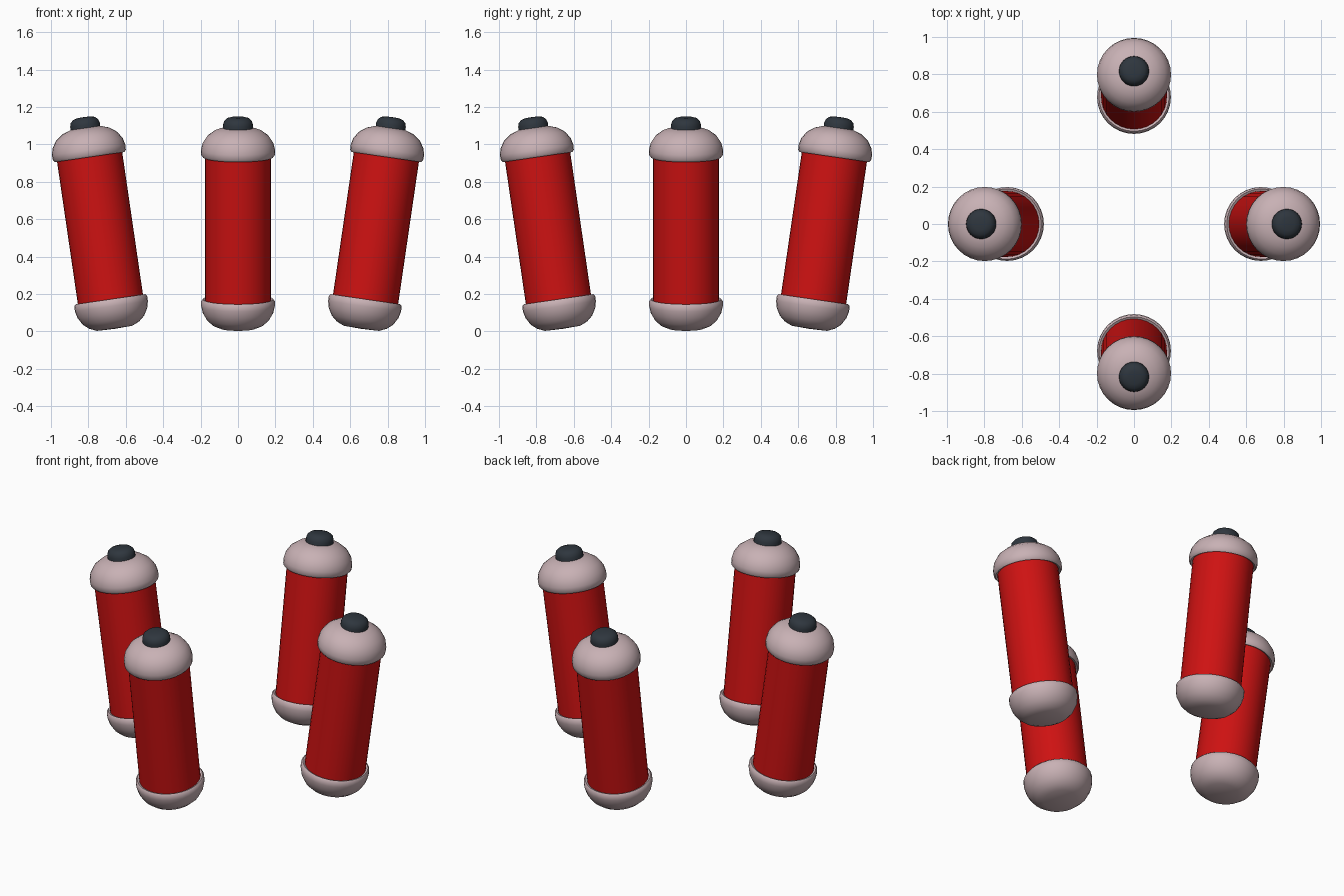
import bpy, bmesh, math
from mathutils import Matrix, Vector

if "Cube" in bpy.data.objects:
    bpy.data.objects.remove(bpy.data.objects["Cube"])

TILT = math.radians(8.3)
SEGMENTS = 32


def material(name, rgb):
    m = bpy.data.materials.new(name)
    m.diffuse_color = (*rgb, 1)
    m.use_nodes = True
    m.node_tree.nodes["Principled BSDF"].inputs["Base Color"].default_value = m.diffuse_color
    return m


RED = material("red_paint", (0.62, 0.006, 0.006))
PALE = material("pale_metal", (0.58, 0.44, 0.46))
DARK = material("dark_button", (0.028, 0.037, 0.048))


def lathe(name, profile, mat, matrix):
    """Spin (radius, height) points around the can axis."""
    bm = bmesh.new()
    verts = [bm.verts.new((r, 0, h)) for r, h in profile]
    edges = [bm.edges.new(p) for p in zip(verts, verts[1:])]
    bmesh.ops.spin(bm, geom=verts + edges, cent=(0, 0, 0), axis=(0, 0, 1),
                   angle=math.tau, steps=SEGMENTS, use_merge=False)
    bmesh.ops.remove_doubles(bm, verts=bm.verts, dist=1e-4)
    bmesh.ops.recalc_face_normals(bm, faces=bm.faces)
    mesh = bpy.data.meshes.new(name)
    bm.to_mesh(mesh)
    bm.free()
    mesh.materials.append(mat)
    obj = bpy.data.objects.new(name, mesh)
    bpy.context.collection.objects.link(obj)
    obj.matrix_world = matrix
    bpy.ops.object.select_all(action='DESELECT')
    obj.select_set(True)
    bpy.context.view_layer.objects.active = obj
    bpy.ops.object.shade_smooth_by_angle(angle=math.radians(40))


# Profiles measured along the can axis from its middle
body = [(0, -0.43), (0.176, -0.43), (0.176, 0.40), (0, 0.40)]
top_cap = [(0.170, 0.370), (0.188, 0.361), (0.197, 0.372), (0.198, 0.400),
           (0.190, 0.435), (0.165, 0.474), (0.125, 0.503), (0.080, 0.518), (0, 0.523)]
bottom_cap = [(0.170, -0.416), (0.188, -0.407), (0.197, -0.418), (0.197, -0.445),
              (0.188, -0.482), (0.166, -0.520), (0.135, -0.547), (0.095, -0.564), (0, -0.567)]
button = [(0.080, 0.505), (0.080, 0.535), (0.074, 0.556), (0.058, 0.570),
          (0.035, 0.576), (0, 0.577)]

# Four cans in a ring, each leaning outwards
for i, side in enumerate(("right", "back", "left", "front")):
    place = (Matrix.Rotation(i * math.pi / 2, 4, 'Z')
             @ Matrix.Translation(Vector((0.741, 0, 0.575)))
             @ Matrix.Rotation(TILT, 4, 'Y'))
    lathe(side + "_can_body", body, RED, place)
    lathe(side + "_top_cap", top_cap, PALE, place)
    lathe(side + "_bottom_cap", bottom_cap, PALE, place)
    lathe(side + "_button", button, DARK, place)
